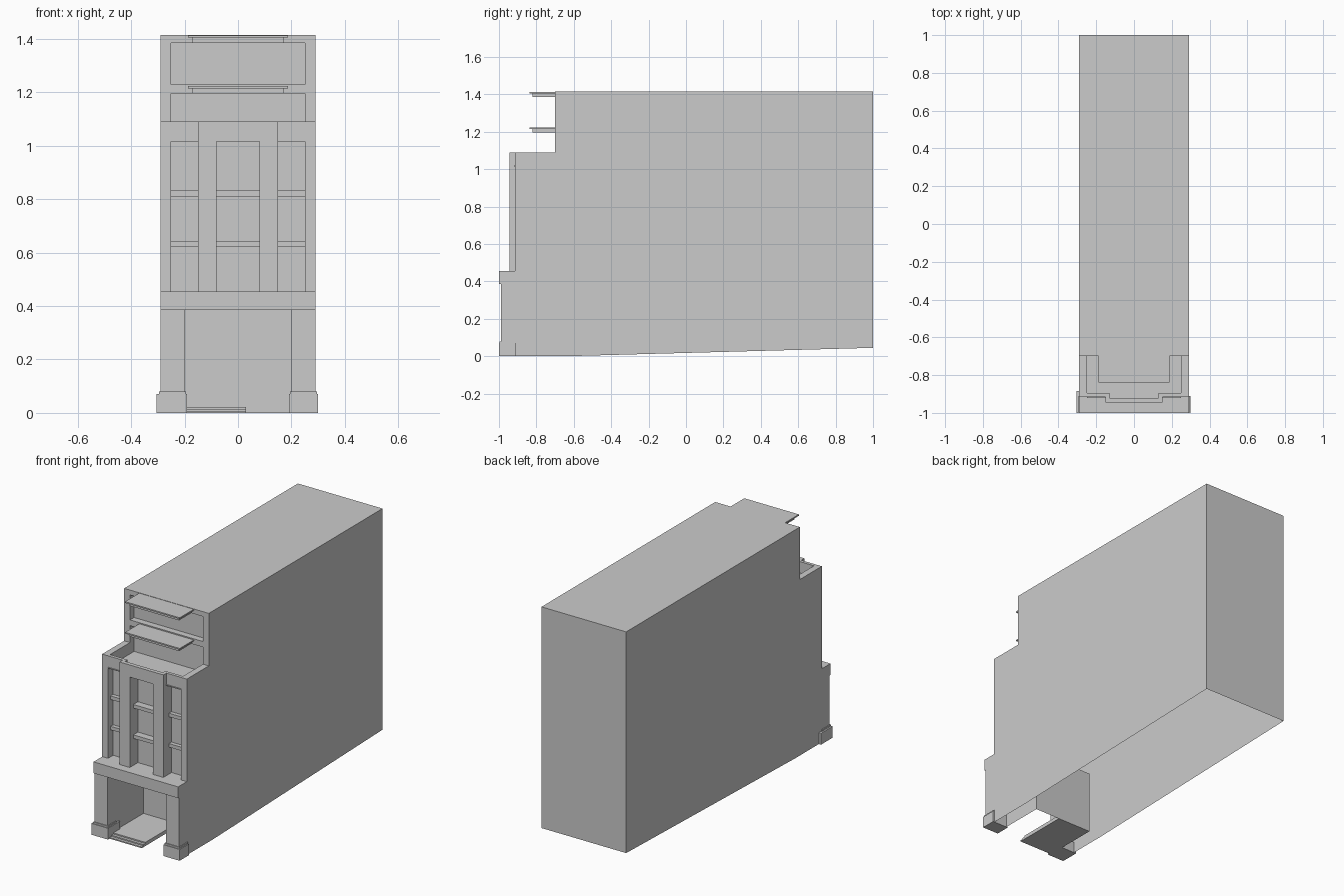
import bpy, bmesh

if "Cube" in bpy.data.objects:
    bpy.data.objects.remove(bpy.data.objects["Cube"])

W = 0.29      # half width of the building
REC = -0.865  # window plane of the middle storeys
TOP = -0.66   # window plane of the top storeys
PORCH = -0.64 # back wall of the porch


def make(name, build):
    me = bpy.data.meshes.new(name)
    bm = bmesh.new()
    build(bm)
    bm.to_mesh(me)
    bm.free()
    ob = bpy.data.objects.new(name, me)
    bpy.context.collection.objects.link(ob)
    return ob


def face(bm, pts):
    return bm.faces.new([bm.verts.new(p) for p in pts])


def box(name, x0, x1, y0, y1, z0, z1):
    def build(bm):
        bmesh.ops.create_cube(bm, size=1)
        for v in bm.verts:
            v.co = ((x0 + x1) / 2 + v.co.x * (x1 - x0),
                    (y0 + y1) / 2 + v.co.y * (y1 - y0),
                    (z0 + z1) / 2 + v.co.z * (z1 - z0))
    return make(name, build)


def pair(name, x0, x1, *rest):
    box(name + "_right", x0, x1, *rest)
    box(name + "_left", -x1, -x0, *rest)


def wall(name, x0, x1, y, z0, z1):
    make(name, lambda bm: face(bm, [(x0, y, z0), (x1, y, z0), (x1, y, z1), (x0, y, z1)]))


# Main shell: side walls, back and roof, open underneath
side = [(-0.91, 0), (-0.65, 0), (1, 0.045), (1, 1.415), (TOP, 1.415),
        (TOP, 1.02), (REC, 1.02), (REC, 0.455), (-0.91, 0.455)]


def shell(bm):
    face(bm, [(W, y, z) for y, z in side])
    face(bm, [(-W, y, z) for y, z in reversed(side)])
    face(bm, [(W, 1, 0.045), (-W, 1, 0.045), (-W, 1, 1.415), (W, 1, 1.415)])
    face(bm, [(-W, TOP, 1.415), (W, TOP, 1.415), (W, 1, 1.415), (-W, 1, 1.415)])


make("building_shell", shell)


# Porch recess
def porch(bm):
    a, b, h = -0.91, PORCH, 0.385
    face(bm, [(-0.2, a, 0), (-0.2, b, 0), (-0.2, b, h), (-0.2, a, h)])
    face(bm, [(0.2, b, 0), (0.2, a, 0), (0.2, a, h), (0.2, b, h)])
    face(bm, [(-0.2, b, 0), (0.2, b, 0), (0.2, b, h), (-0.2, b, h)])
    face(bm, [(-0.2, b, h), (0.2, b, h), (0.2, a, h), (-0.2, a, h)])


make("porch_recess", porch)
for i in range(3):
    box(f"porch_step_{i + 1}", -0.2, 0.03, -0.985 + i * 0.018, PORCH, i * 0.0075, (i + 1) * 0.0075)

# Ground floor pillars, plinths and band
pair("pillar", 0.2, W, -0.99, -0.91, 0.07, 0.385)
box("plinth_left", -0.305, -0.19, -1, -0.885, 0, 0.07)
box("plinth_right", 0.19, 0.3, -1, -0.91, 0, 0.07)
pair("plinth_cap", 0.195, 0.295, -0.996, -0.91, 0.07, 0.08)
box("band", -W, W, -1, REC, 0.385, 0.455)

# Middle storeys: piers, pilasters, lintels, window plane, crossbars
wall("middle_window", -0.25, 0.25, REC, 0.455, 1.02)
pair("outer_pier", 0.25, W, -0.915, REC, 0.455, 1.02)
pair("pilaster", 0.08, 0.15, -0.945, REC, 0.455, 1.02)
for i, z in enumerate((0.622, 0.81)):
    box(f"center_crossbar_{i + 1}", -0.08, 0.08, -0.91, REC, z, z + 0.022)
    pair(f"side_crossbar_{i + 1}", 0.15, 0.25, -0.89, REC, z, z + 0.022)

# Terrace floor and parapet
box("terrace_floor", -0.25, 0.25, -0.92, TOP, 1.015, 1.02)
box("parapet_center", -0.15, 0.15, -0.945, -0.92, 1.02, 1.09)
pair("parapet_front", 0.15, 0.25, -0.915, -0.895, 1.02, 1.09)
pair("parapet_side", 0.25, W, -0.915, TOP, 1.02, 1.09)
pair("parapet_return", 0.13, 0.15, -0.92, -0.895, 1.02, 1.09)
box("center_soffit", -0.15, 0.15, -0.945, -0.92, 1.015, 1.02)

# Top storeys: frame, window plane and canopies
wall("top_window", -0.25, 0.25, TOP, 1.02, 1.385)
pair("top_pier", 0.25, W, -0.7, TOP, 1.09, 1.415)
for n, z, h in (("lower", 1.195, 1.23), ("upper", 1.385, 1.415)):
    box(n + "_lintel", -0.25, 0.25, -0.7, TOP, z, h)
    box(n + "_canopy_base", -0.17, 0.17, -0.82, -0.7, z, z + 0.02)
    box(n + "_canopy_plate", -0.187, 0.187, -0.838, -0.7, z + 0.02, z + 0.028)
